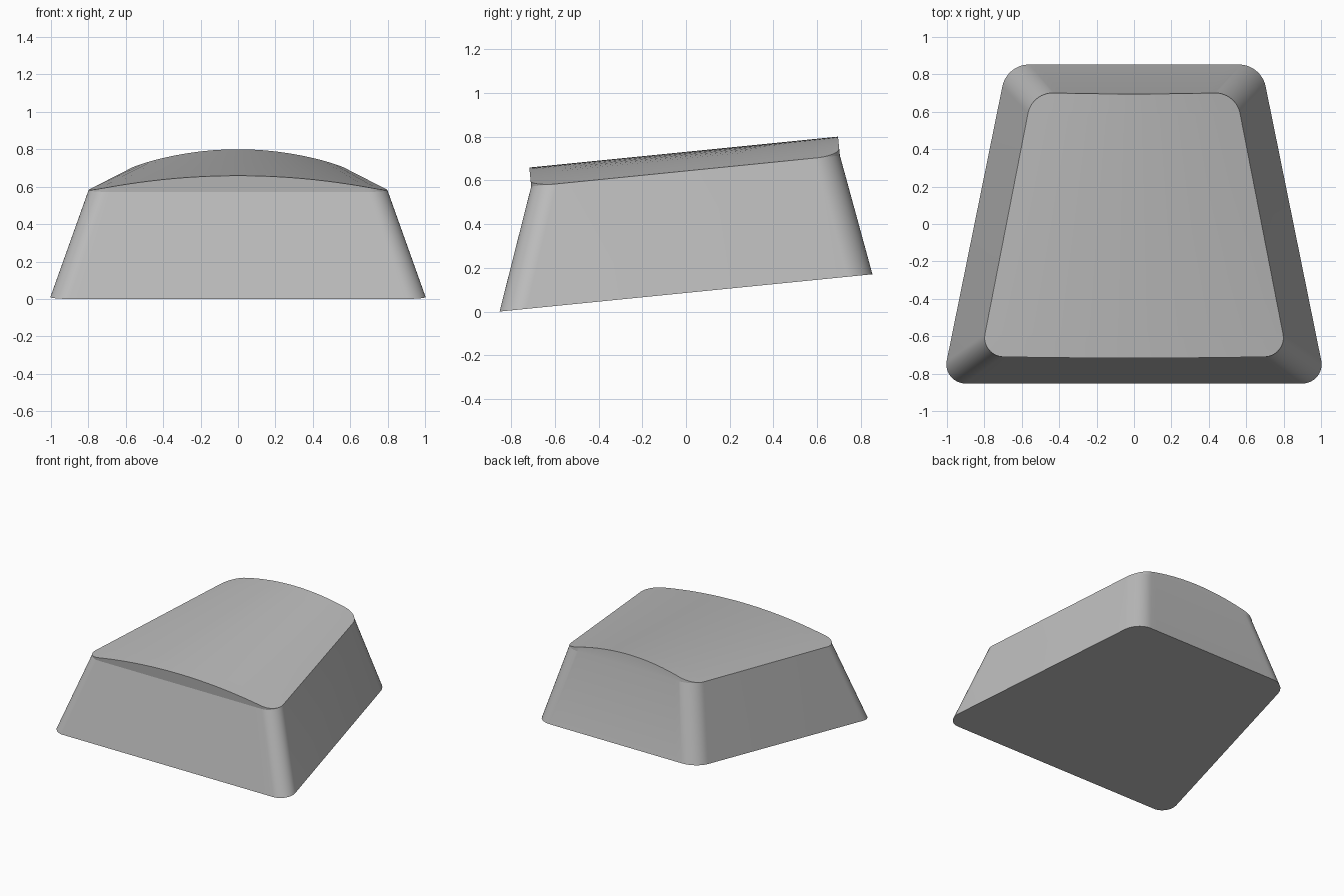
import bpy, bmesh, math
from mathutils import Matrix, Vector

cube = bpy.data.objects.get("Cube")
if cube:
    bpy.data.objects.remove(cube)

TILT = math.atan(0.1)
RIM_HEIGHT, CROWN = 0.555, 0.087
COLUMNS, ARC = 24, 14

# Trapezoids: front y, front half width, back y, back half width, corner radii
BASE = (-0.857, 1.026, 0.857, 0.68, 0.103, 0.147)
RIM = (-0.656, 0.82, 0.763, 0.545, 0.1, 0.14)


def right_side(shape):
    """Right half outline, front to back, with two rounded corners."""
    yf, wf, yb, wb, rf, rb = shape
    lean = math.atan2(wf - wb, yb - yf)
    cf = Vector((wf - rf / math.tan((math.pi / 2 - lean) / 2), yf + rf))
    cb = Vector((wb - rb * math.tan((math.pi / 2 - lean) / 2), yb - rb))
    pts = []
    for centre, radius, a0, a1 in ((cf, rf, -math.pi / 2, lean),
                                   (cb, rb, lean, math.pi / 2)):
        for i in range(ARC + 1):
            a = a0 + (a1 - a0) * i / ARC
            pts.append(centre + radius * Vector((math.cos(a), math.sin(a))))
    return pts


def crown_height(x, y):
    yf, wf, yb, wb = RIM[:4]
    half = wf + (wb - wf) * (y - yf) / (yb - yf)
    return RIM_HEIGHT + CROWN * max(0, 1 - (x / half) ** 2)


def grid(bm, shape, height):
    """Rows of vertices running from the left outline to the right one."""
    steps = [2 * i / COLUMNS - 1 for i in range(COLUMNS + 1)]
    return [[bm.verts.new((p.x * t, p.y, height(p.x * t, p.y))) for t in steps]
            for p in right_side(shape)]


def boundary(rows):
    return (rows[0] + [r[-1] for r in rows[1:-1]]
            + rows[-1][::-1] + [r[0] for r in rows[-2:0:-1]])


def bridge(bm, low, high):
    for i in range(len(low)):
        j = (i + 1) % len(low)
        bm.faces.new((low[i], low[j], high[j], high[i]))


bm = bmesh.new()
base = boundary(grid(bm, BASE, lambda x, y: 0))
rim = boundary(grid(bm, RIM, lambda x, y: RIM_HEIGHT))
crown = grid(bm, RIM, crown_height)

# Underside, sloping walls, upright crown edge and domed top
bm.faces.new(base[::-1])
bridge(bm, base, rim)
bridge(bm, rim, boundary(crown))
for near, far in zip(crown, crown[1:]):
    for i in range(COLUMNS):
        bm.faces.new((near[i], near[i + 1], far[i + 1], far[i]))

bmesh.ops.delete(bm, geom=[v for v in bm.verts if not v.link_faces], context='VERTS')
bmesh.ops.remove_doubles(bm, verts=bm.verts, dist=0.0005)
bmesh.ops.recalc_face_normals(bm, faces=bm.faces)

# Tip forward and rest on the ground
bm.transform(Matrix.Rotation(TILT, 4, 'X'))
lowest = min(v.co.z for v in bm.verts)
bm.transform(Matrix.Translation((0, 0, -lowest)))

mesh = bpy.data.meshes.new("keycap")
bm.to_mesh(mesh)
bm.free()
keycap = bpy.data.objects.new("keycap", mesh)
bpy.context.collection.objects.link(keycap)

grey = bpy.data.materials.new("plain grey")
grey.use_nodes = True
colour = (0.5, 0.5, 0.5, 1)
grey.diffuse_color = colour
grey.node_tree.nodes["Principled BSDF"].inputs["Base Color"].default_value = colour
mesh.materials.append(grey)

bpy.context.view_layer.objects.active = keycap
keycap.select_set(True)
bpy.ops.object.shade_smooth_by_angle(angle=math.radians(10))
